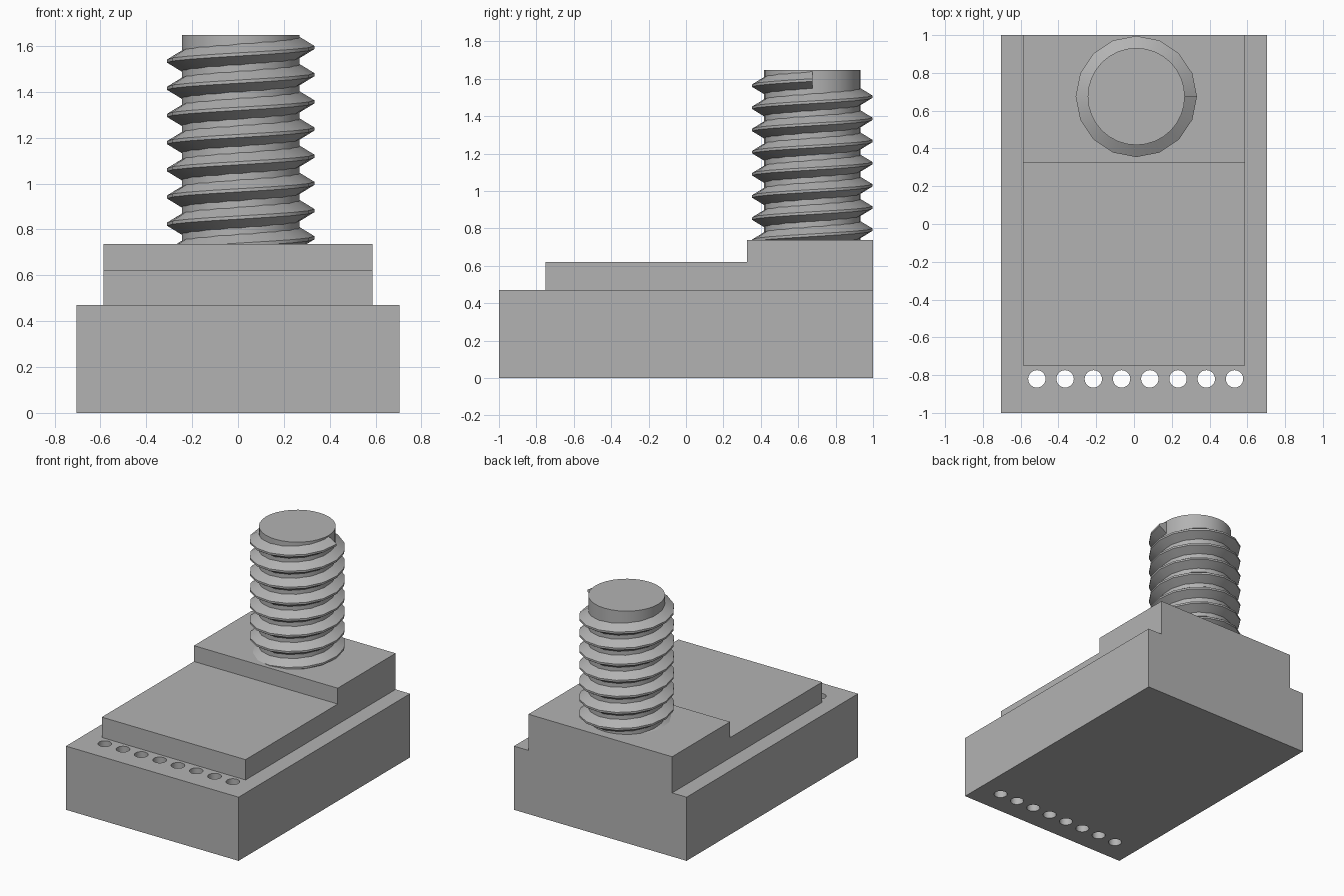
import bpy, bmesh
from math import cos, sin, pi, radians

cube = bpy.data.objects.get("Cube")
if cube:
    bpy.data.objects.remove(cube)

grey = bpy.data.materials.new("plain_grey")
grey.use_nodes = True
colour = (0.45, 0.45, 0.45, 1)
grey.diffuse_color = colour
grey.node_tree.nodes["Principled BSDF"].inputs["Base Color"].default_value = colour


def add_object(name, bm):
    bmesh.ops.recalc_face_normals(bm, faces=bm.faces)
    mesh = bpy.data.meshes.new(name)
    bm.to_mesh(mesh)
    bm.free()
    mesh.materials.append(grey)
    obj = bpy.data.objects.new(name, mesh)
    bpy.context.collection.objects.link(obj)
    return obj


def extrude_profile(name, profile, half_width):
    """Extrude a (y, z) side outline across x."""
    bm = bmesh.new()
    face = bm.faces.new([bm.verts.new((-half_width, y, z)) for y, z in profile])
    moved = bmesh.ops.extrude_face_region(bm, geom=[face])["geom"]
    verts = [v for v in moved if isinstance(v, bmesh.types.BMVert)]
    bmesh.ops.translate(bm, verts=verts, vec=(2 * half_width, 0, 0))
    return add_object(name, bm)


def add_cylinder(name, x, y, z0, z1, radius, sides):
    bm = bmesh.new()
    bmesh.ops.create_cone(bm, cap_ends=True, segments=sides, radius1=radius,
                          radius2=radius, depth=z1 - z0)
    bmesh.ops.translate(bm, verts=bm.verts, vec=(x, y, (z0 + z1) / 2))
    return add_object(name, bm)


def apply_boolean(target, tool, operation):
    mod = target.modifiers.new("boolean", "BOOLEAN")
    mod.operation, mod.object, mod.solver = operation, tool, "EXACT"
    bpy.context.view_layer.objects.active = target
    bpy.ops.object.modifier_apply(modifier=mod.name)
    bpy.data.objects.remove(tool)


def smooth(obj):
    bpy.ops.object.select_all(action="DESELECT")
    obj.select_set(True)
    bpy.context.view_layer.objects.active = obj
    bpy.ops.object.shade_smooth_by_angle(angle=radians(30))


# Base block with the stepped platform joined on top
base = extrude_profile("base_block", [(-1, 0), (1, 0), (1, 0.47), (-1, 0.47)], 0.705)
platform = extrude_profile("stepped_platform", [
    (-0.75, 0.3), (1, 0.3), (1, 0.737), (0.325, 0.737), (0.325, 0.62), (-0.75, 0.62)], 0.587)
apply_boolean(base, platform, "UNION")

# Row of through holes along the front edge
for i in range(8):
    hole = add_cylinder("hole_cutter", 0.009 + (i - 3.5) * 0.1495, -0.82, -0.1, 0.6, 0.046, 32)
    apply_boolean(base, hole, "DIFFERENCE")
smooth(base)

# Screw core
CX, CY, CORE, CREST = 0.012, 0.675, 0.257, 0.321
smooth(add_cylinder("screw_core", CX, CY, 0.65, 1.647, CORE, 32))

# Right-handed helical thread swept around the core
TURNS, STEPS, PITCH, START = 8, 16, 0.1185, 0.645
section = [(CORE - 0.02, -0.046), (CORE, -0.046), (CREST, -0.007),
           (CREST, 0.007), (CORE, 0.046), (CORE - 0.02, 0.046)]
bm = bmesh.new()
rings = []
for i in range(TURNS * STEPS + 1):
    a = 2 * pi * i / STEPS
    z = START + PITCH * i / STEPS
    rings.append([bm.verts.new((CX + r * cos(a), CY + r * sin(a), z + dz)) for r, dz in section])
for lower, upper in zip(rings, rings[1:]):
    for j in range(len(section)):
        k = (j + 1) % len(section)
        bm.faces.new((lower[j], lower[k], upper[k], upper[j]))
bm.faces.new(rings[0])
bm.faces.new(rings[-1])
smooth(add_object("screw_thread", bm))
